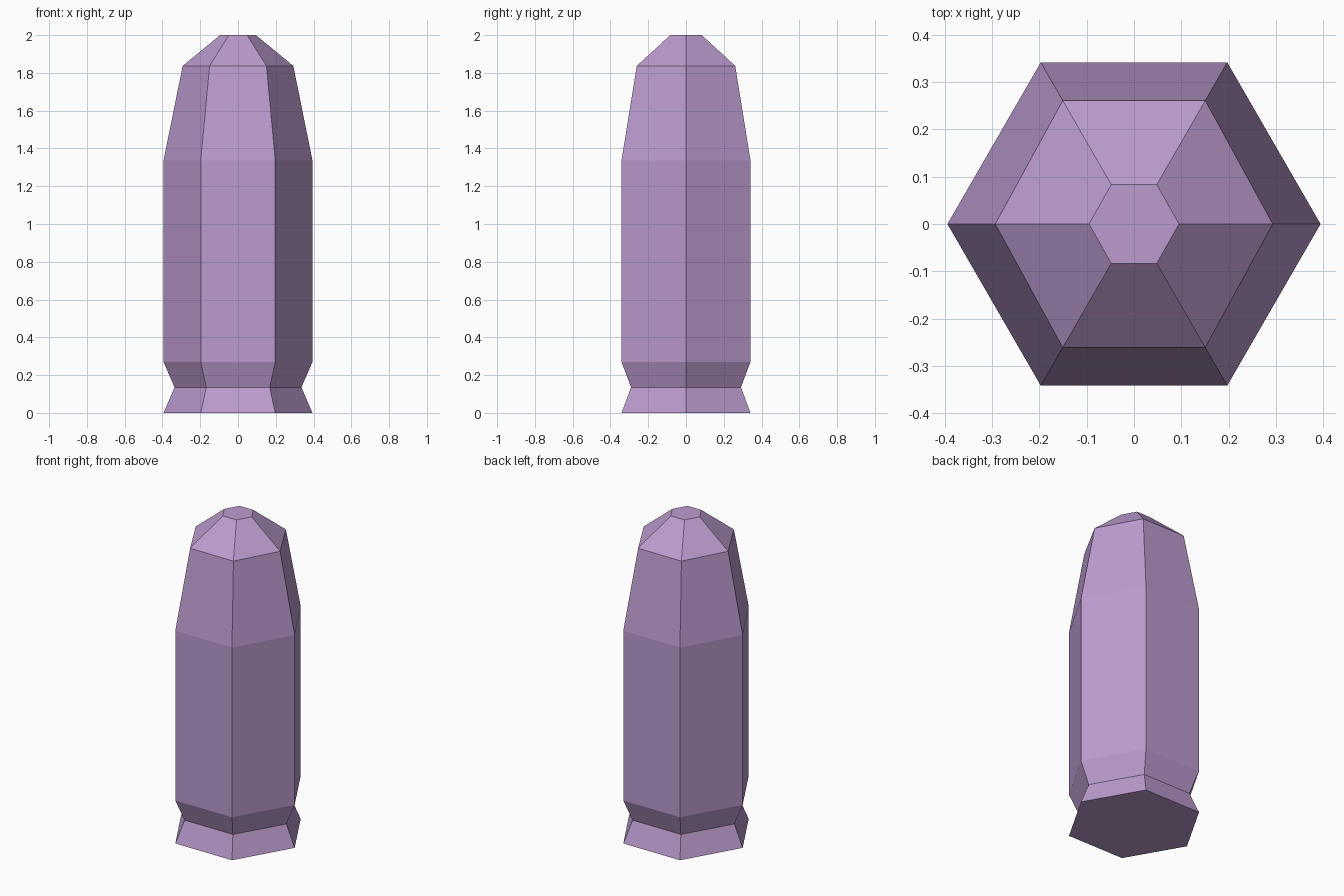
import bpy, bmesh
from math import cos, sin, pi

if "Cube" in bpy.data.objects:
    bpy.data.objects.remove(bpy.data.objects["Cube"])

# Six-sided profile: (height, corner radius, radius of the two side corners)
PROFILE = [
    (0.00, 0.394, 0.394),    # flared rim
    (0.135, 0.336, 0.336),   # groove
    (0.27, 0.394, 0.394),    # body start
    (1.337, 0.394, 0.394),   # body end
    (1.837, 0.301, 0.293),   # tapered nose
    (2.00, 0.096, 0.095),    # flat tip
]
SIDES = 6

bm = bmesh.new()
rings = []
for z, r, r_side in PROFILE:
    ring = []
    for i in range(SIDES):
        a = 2 * pi * i / SIDES
        rad = r_side if i % 3 == 0 else r
        ring.append(bm.verts.new((rad * cos(a), rad * sin(a), z)))
    rings.append(ring)

# Walls between neighbouring rings
for low, high in zip(rings, rings[1:]):
    for i in range(SIDES):
        j = (i + 1) % SIDES
        bm.faces.new((low[i], low[j], high[j], high[i]))

# Base and tip caps
bm.faces.new(rings[0][::-1])
bm.faces.new(rings[-1])
bmesh.ops.recalc_face_normals(bm, faces=bm.faces)

mesh = bpy.data.meshes.new("cartridge")
bm.to_mesh(mesh)
bm.free()
cartridge = bpy.data.objects.new("cartridge", mesh)
bpy.context.collection.objects.link(cartridge)

# Lavender colour
mat = bpy.data.materials.new("lavender")
mat.diffuse_color = (0.50, 0.33, 0.62, 1)
mat.use_nodes = True
mat.node_tree.nodes["Principled BSDF"].inputs["Base Color"].default_value = mat.diffuse_color
mesh.materials.append(mat)
